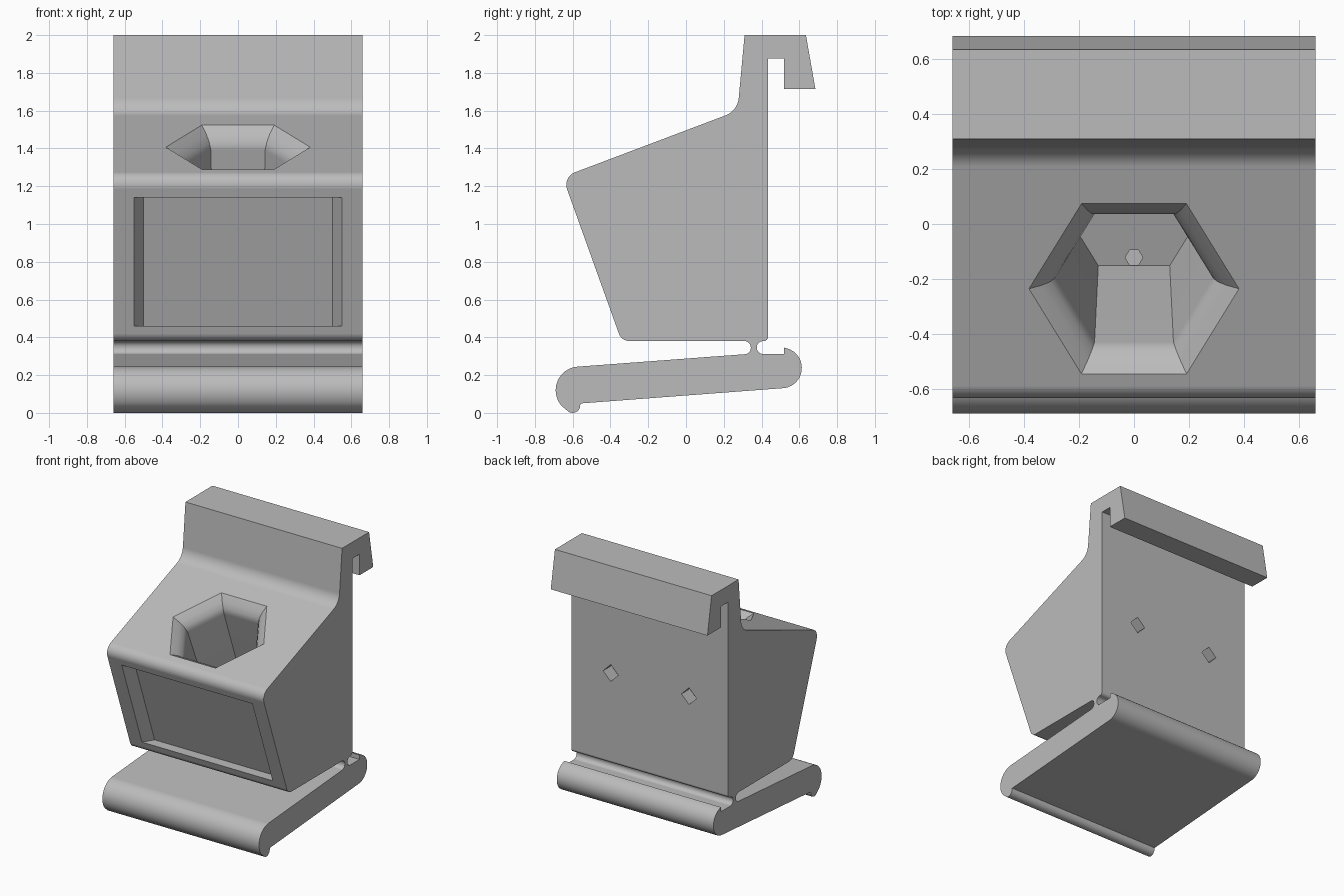
import bpy
import bmesh
import math
from mathutils import Vector

cube = bpy.data.objects.get("Cube")
if cube:
    bpy.data.objects.remove(cube, do_unlink=True)

HALF_WIDTH = 0.66

grey = bpy.data.materials.new("plain grey")
grey.use_nodes = True
grey.diffuse_color = (0.5, 0.5, 0.5, 1)
grey.node_tree.nodes["Principled BSDF"].inputs["Base Color"].default_value = (0.5, 0.5, 0.5, 1)


def loft(name, rings):
    """Closed solid skinned through rings of equal point count."""
    bm = bmesh.new()
    loops = [[bm.verts.new(p) for p in ring] for ring in rings]
    n = len(loops[0])
    for a, b in zip(loops, loops[1:]):
        for i in range(n):
            j = (i + 1) % n
            bm.faces.new((a[i], a[j], b[j], b[i]))
    bm.faces.new(loops[0][::-1])
    bm.faces.new(loops[-1])
    bmesh.ops.recalc_face_normals(bm, faces=bm.faces)
    mesh = bpy.data.meshes.new(name)
    bm.to_mesh(mesh)
    bm.free()
    mesh.materials.append(grey)
    obj = bpy.data.objects.new(name, mesh)
    bpy.context.collection.objects.link(obj)
    return obj


def arc(cx, cy, r, start, end, steps):
    """Sharp profile points along an arc, angles in degrees."""
    angles = [math.radians(start + (end - start) * i / steps) for i in range(steps + 1)]
    return [(cx + r * math.cos(a), cy + r * math.sin(a), 0) for a in angles]


def rounded(corners, steps=8):
    """Replace every corner (y, z, radius) by a fillet arc."""
    out = []
    for i, (y, z, r) in enumerate(corners):
        p = Vector((y, z))
        if r == 0:
            out.append(p)
            continue
        u = (Vector(corners[i - 1][:2]) - p).normalized()
        v = (Vector(corners[(i + 1) % len(corners)][:2]) - p).normalized()
        half = u.angle(v) / 2
        centre = p + (u + v).normalized() * (r / math.sin(half))
        start = p + u * (r / math.tan(half)) - centre
        end = p + v * (r / math.tan(half)) - centre
        sweep = start.angle_signed(end)
        for k in range(steps + 1):
            a = -sweep * k / steps
            out.append(centre + Vector((start.x * math.cos(a) - start.y * math.sin(a),
                                        start.x * math.sin(a) + start.y * math.cos(a))))
    return out


# Side profile: hooked body, thin hinge neck and base plate
profile = rounded(
    [(0.435, 1.875, 0), (0.52, 1.875, 0), (0.52, 1.715, 0), (0.685, 1.715, 0),
     (0.635, 2.0, 0), (0.31, 2.0, 0),
     (0.273, 1.599, 0.11), (-0.653, 1.249, 0.07), (-0.341, 0.38, 0.06),
     (0.343, 0.38, 0.033), (0.343, 0.313, 0.033)]          # front of the neck
    + arc(-0.565, 0.12, 0.125, 94, 222, 16)                # rounded front of the plate
    + arc(-0.6, 0.04, 0.04, 235, 360, 10)                  # small foot bead
    + [(-0.558, 0.05, 0)]
    + arc(0.505, 0.238, 0.108, -80, 82, 16)                # rounded rear of the plate
    + [(0.52, 0.312, 0), (0.375, 0.312, 0.033), (0.375, 0.38, 0.033),
       (0.435, 0.38, 0.025)])
stand = loft("hanging_stand", [[(x, p.x, p.y) for p in profile]
                               for x in (-HALF_WIDTH, HALF_WIDTH)])

cutters = []

# Flared hexagonal pocket, square to the sloping top
centre = Vector((0, -0.235, 1.405))
along = Vector((0, 0.935, 0.354)).normalized()
inward = Vector((0, 0.354, -0.935)).normalized()
side = Vector((1, 0, 0))


def hexagon(depth, radius):
    return [centre + inward * depth
            + side * radius * math.cos(math.radians(60 * i))
            + along * radius * math.sin(math.radians(60 * i)) for i in range(6)]


pocket_steps = [(-0.05, 0.444), (0.035, 0.335), (0.07, 0.305), (0.11, 0.287), (0.83, 0.26)]
cutters.append(loft("pocket_cutter", [hexagon(d, r) for d, r in pocket_steps]))

# Drain hole from the pocket floor to the underside of the body
cutters.append(loft("drain_cutter", [
    [(0.032 * math.cos(math.radians(60 * i)),
      -0.122 + 0.032 * math.sin(math.radians(60 * i)), z) for i in range(6)]
    for z in (0.34, 0.65)]))


# Front window recess with slanted sides
def window(depth):
    w = 0.55 - 0.625 * depth
    return [(x, -0.635 - 0.359 * (z - 1.2) + depth, z)
            for x, z in ((-w, 0.46), (w, 0.46), (w, 1.14), (-w, 1.14))]


cutters.append(loft("window_cutter", [window(-0.05), window(0.08)]))

# Pair of diamond holes in the back
for sx in (-1, 1):
    cutters.append(loft("back_hole_cutter", [
        [(sx * 0.33 + 0.064 * a, y, 1.07 + 0.064 * b)
         for a, b in ((1, 0), (0, 1), (-1, 0), (0, -1))] for y in (0.335, 0.5)]))

# Cut the openings and keep only the finished mesh
for cutter in cutters:
    cutter.hide_render = True
    mod = stand.modifiers.new("cut", 'BOOLEAN')
    mod.operation = 'DIFFERENCE'
    mod.solver = 'EXACT'
    mod.object = cutter
graph = bpy.context.evaluated_depsgraph_get()
result = bpy.data.meshes.new_from_object(stand.evaluated_get(graph))
stand.modifiers.clear()
stand.data = result
for cutter in cutters:
    bpy.data.objects.remove(cutter, do_unlink=True)

# Smooth the rounded parts, keep the flat faces flat
bpy.ops.object.select_all(action='DESELECT')
stand.select_set(True)
bpy.context.view_layer.objects.active = stand
bpy.ops.object.shade_smooth_by_angle(angle=math.radians(25))
weighted = stand.modifiers.new("even_shading", 'WEIGHTED_NORMAL')
weighted.keep_sharp = True
